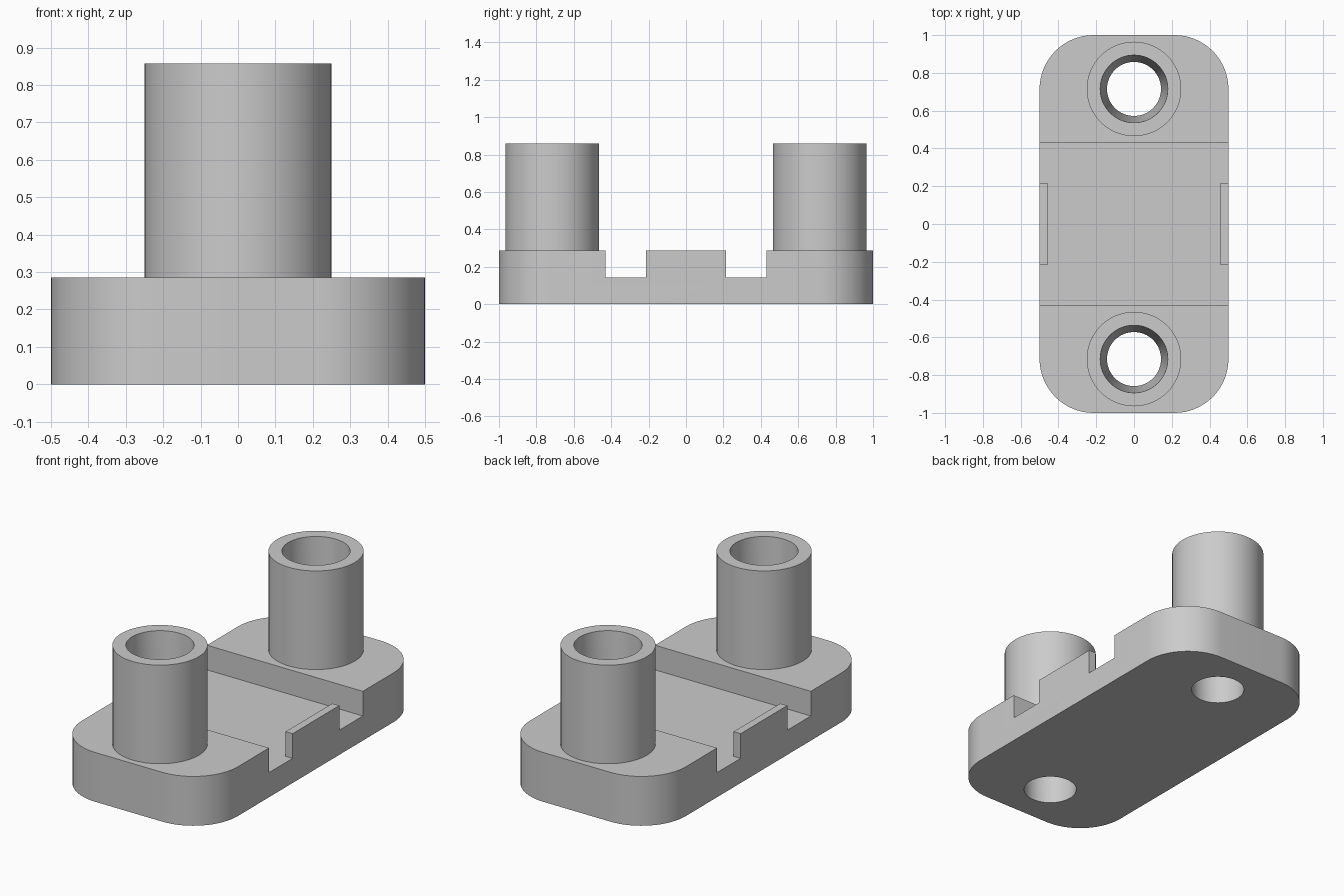
import bpy
import bmesh
from math import cos, sin, pi, radians

cube = bpy.data.objects.get("Cube")
if cube:
    bpy.data.objects.remove(cube, do_unlink=True)

SEG = 64
PLATE_TOP, POST_TOP, FLOOR = 0.286, 0.858, 0.143
POST_Y, POST_R = 0.715, 0.25
BORE_LOW, BORE_HIGH = 0.143, 0.179

grey = bpy.data.materials.new("mid_grey")
grey.use_nodes = True
colour = (0.6, 0.6, 0.6, 1)
grey.diffuse_color = colour
grey.node_tree.nodes["Principled BSDF"].inputs["Base Color"].default_value = colour


def bore_radius(z):
    return BORE_LOW + (BORE_HIGH - BORE_LOW) * z / POST_TOP


def make_object(name, bm):
    bmesh.ops.recalc_face_normals(bm, faces=bm.faces)
    mesh = bpy.data.meshes.new(name)
    bm.to_mesh(mesh)
    bm.free()
    mesh.materials.append(grey)
    obj = bpy.data.objects.new(name, mesh)
    bpy.context.collection.objects.link(obj)
    return obj


def prism(name, outline, z0, z1):
    bm = bmesh.new()
    face = bm.faces.new([bm.verts.new((x, y, z0)) for x, y in outline])
    top = bmesh.ops.extrude_face_region(bm, geom=[face], use_keep_orig=True)
    verts = [v for v in top["geom"] if isinstance(v, bmesh.types.BMVert)]
    bmesh.ops.translate(bm, verts=verts, vec=(0, 0, z1 - z0))
    return make_object(name, bm)


def lathe(name, profile, y, capped=False):
    """Turn (radius, z) points about a vertical axis at the given y."""
    bm = bmesh.new()
    angles = [2 * pi * i / SEG for i in range(SEG)]
    rings = [[bm.verts.new((r * cos(a), y + r * sin(a), z)) for a in angles]
             for r, z in profile]
    for low, high in zip(rings, rings[1:]):
        for i in range(SEG):
            j = (i + 1) % SEG
            bm.faces.new((low[i], low[j], high[j], high[i]))
    if capped:
        bm.faces.new(rings[0])
        bm.faces.new(rings[-1])
    return make_object(name, bm)


def select_only(obj):
    bpy.ops.object.select_all(action="DESELECT")
    obj.select_set(True)
    bpy.context.view_layer.objects.active = obj


def cut(obj, cutter):
    cutter.hide_render = True
    mod = obj.modifiers.new("cut", "BOOLEAN")
    mod.operation = "DIFFERENCE"
    mod.solver = "EXACT"
    mod.object = cutter
    select_only(obj)
    bpy.ops.object.modifier_apply(modifier=mod.name)
    bpy.data.objects.remove(cutter, do_unlink=True)


def smooth(obj):
    select_only(obj)
    bpy.ops.object.shade_smooth_by_angle(angle=radians(30))


# Base plate with rounded corners
radius, steps = 0.286, 16
outline = []
for quarter, (sx, sy) in enumerate([(1, 1), (-1, 1), (-1, -1), (1, -1)]):
    for i in range(steps + 1):
        a = (quarter + i / steps) * pi / 2
        outline.append((sx * (0.5 - radius) + radius * cos(a),
                        sy * (1 - radius) + radius * sin(a)))
plate = prism("base_plate", outline, 0, PLATE_TOP)

# Cross channel, leaving a thin lip in the middle of each long side
lip_x, lip_y, slot_y, out = 0.455, 0.214, 0.43, 0.6
half = [(lip_x, -lip_y), (lip_x, lip_y), (out, lip_y), (out, slot_y),
        (-out, slot_y), (-out, lip_y), (-lip_x, lip_y), (-lip_x, -lip_y)]
channel = half + [(-out, -lip_y), (-out, -slot_y), (out, -slot_y), (out, -lip_y)]
cut(plate, prism("channel_cutter", channel, FLOOR, 0.5))

# Tapered bores through the plate, each continued by a hollow post
for name, y in (("front_post", -POST_Y), ("back_post", POST_Y)):
    bore = [(bore_radius(z), z) for z in (-0.1, 0.5)]
    cut(plate, lathe("bore_cutter", bore, y, capped=True))
    post = lathe(name, [(POST_R, PLATE_TOP), (POST_R, POST_TOP),
                        (BORE_HIGH, POST_TOP),
                        (bore_radius(PLATE_TOP), PLATE_TOP)], y)
    smooth(post)
smooth(plate)
